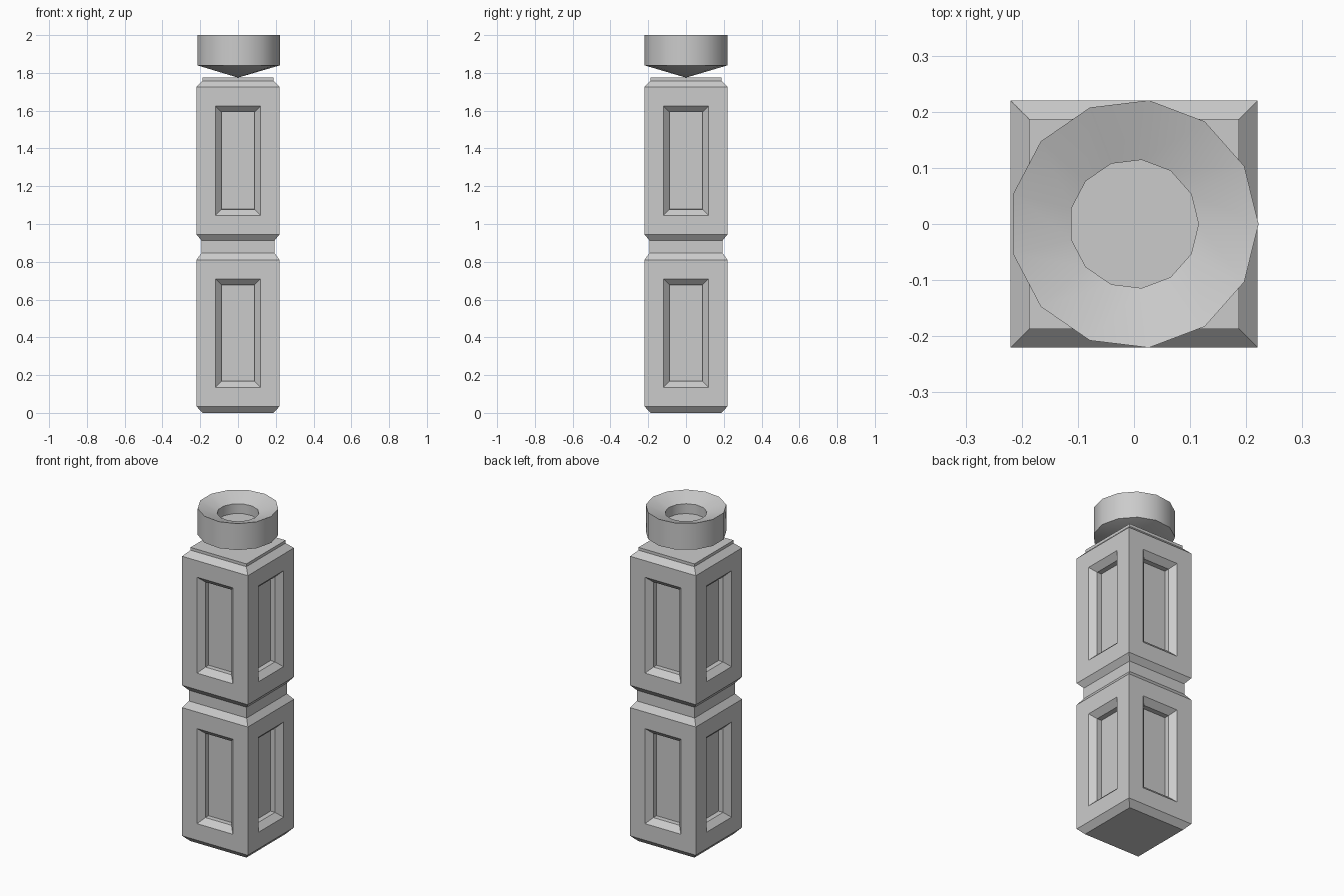
import bpy, bmesh
from math import sin, cos, tau, pi, sqrt, radians

if "Cube" in bpy.data.objects:
    bpy.data.objects.remove(bpy.data.objects["Cube"])


def lathe(name, profile, sides, start=0.0):
    """Stack of regular polygon rings (radius, z), closed at both ends."""
    bm = bmesh.new()
    rings = []
    for r, z in profile:
        if r == 0:
            rings.append([bm.verts.new((0, 0, z))])
        else:
            rings.append([bm.verts.new((r * cos(start + tau * i / sides),
                                        r * sin(start + tau * i / sides), z))
                          for i in range(sides)])
    bands = []
    for a, b in zip(rings, rings[1:]):
        band = []
        for i in range(sides):
            j = (i + 1) % sides
            if len(a) == 1:
                band.append(bm.faces.new((a[0], b[j], b[i])))
            else:
                band.append(bm.faces.new((a[i], a[j], b[j], b[i])))
        bands.append(band)
    if len(rings[0]) > 1:
        bm.faces.new(rings[0][::-1])
    bm.faces.new(rings[-1])
    bm.normal_update()
    return bm, bands


def finish(name, bm):
    mesh = bpy.data.meshes.new(name)
    bm.to_mesh(mesh)
    bm.free()
    obj = bpy.data.objects.new(name, mesh)
    bpy.context.collection.objects.link(obj)
    return obj


# Square post with chamfered ends and a narrow waist (half width, z)
post = [(0.188, 0), (0.22, 0.035), (0.22, 0.81), (0.193, 0.847),
        (0.193, 0.912), (0.22, 0.945), (0.22, 1.725), (0.187, 1.758),
        (0.187, 1.775)]
bm, bands = lathe("post", [(h * sqrt(2), z) for h, z in post], 4, pi / 4)

# Recessed panels on all four sides of both blocks: frame, bevel, step
panels = bands[1] + bands[5]
for thickness, depth in ((0.10, 0), (0.033, -0.033), (0.0001, -0.03)):
    bmesh.ops.inset_individual(bm, faces=panels, thickness=thickness,
                               depth=depth, use_even_offset=True)
    bm.normal_update()
finish("post", bm)

# Thirteen-sided bowl standing on its point, with a dished top and a well
bowl = [(0, 1.775), (0.222, 1.84), (0.222, 2.0), (0.115, 1.964), (0.115, 1.905)]
bm, bands = lathe("bowl", bowl, 13)
bowl_obj = finish("bowl", bm)
bpy.context.view_layer.objects.active = bowl_obj
bowl_obj.select_set(True)
bpy.ops.object.shade_smooth_by_angle(angle=radians(30))
